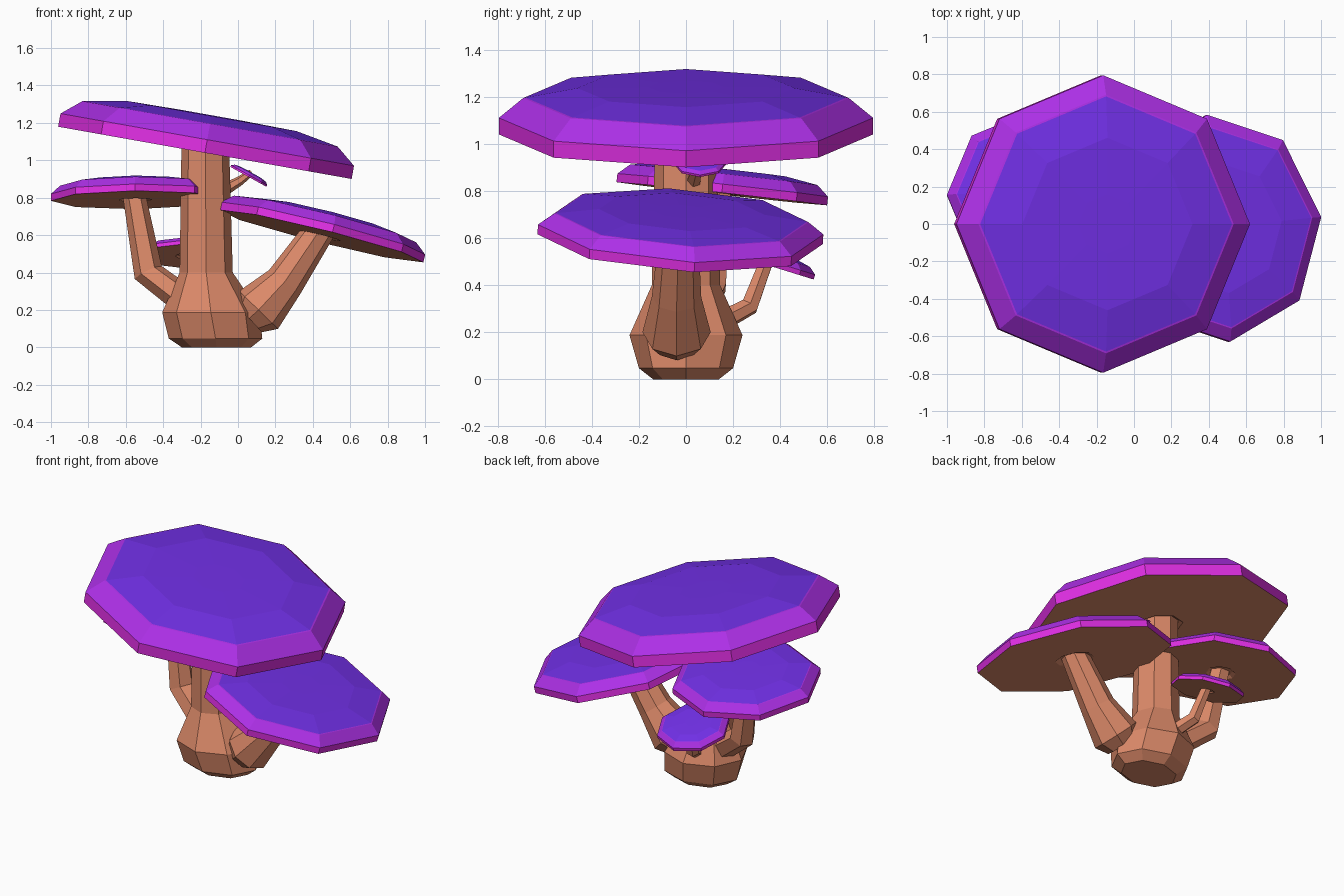
import bpy, bmesh, math
from mathutils import Vector

if "Cube" in bpy.data.objects:
    bpy.data.objects.remove(bpy.data.objects["Cube"])


def material(name, rgb):
    m = bpy.data.materials.new(name)
    m.diffuse_color = (*rgb, 1)
    m.use_nodes = True
    m.node_tree.nodes["Principled BSDF"].inputs["Base Color"].default_value = m.diffuse_color
    return m


BROWN = material("stem_brown", (0.71, 0.25, 0.14))
INDIGO = material("cap_indigo", (0.165, 0.029, 0.79))
VIOLET = material("cap_violet", (0.43, 0.03, 0.82))
MAGENTA = material("rim_magenta", (0.75, 0.028, 0.78))


def loft(name, rings, mats, band_mats=None):
    """Join rings of points into a closed flat-faced solid, one material per band."""
    bm = bmesh.new()
    vs = [[bm.verts.new(p) for p in ring] for ring in rings]
    n = len(rings[0])
    for b in range(len(vs) - 1):
        for i in range(n):
            j = (i + 1) % n
            f = bm.faces.new((vs[b][i], vs[b][j], vs[b + 1][j], vs[b + 1][i]))
            f.material_index = band_mats[b] if band_mats else 0
    bm.faces.new(vs[0][::-1]).material_index = 0
    bm.faces.new(vs[-1]).material_index = band_mats[-1] if band_mats else 0
    bmesh.ops.recalc_face_normals(bm, faces=bm.faces)
    me = bpy.data.meshes.new(name)
    bm.to_mesh(me)
    bm.free()
    for m in mats:
        me.materials.append(m)
    ob = bpy.data.objects.new(name, me)
    bpy.context.collection.objects.link(ob)
    return ob


def circle(rx, ry, z=0, n=8, turn=0):
    return [Vector((rx * math.cos(turn + math.tau * i / n),
                    ry * math.sin(turn + math.tau * i / n), z)) for i in range(n)]


def cap(name, centre, rx, ry, thick, slope, inset=0.87, turn=0):
    """Tilted octagonal cap: brown underside, magenta rim, violet bevel, indigo top."""
    profile = [(0.15, 0.13), (0.2, 0), (1, 0), (1, 0.35), (inset, 0.77),
               (inset - 0.012, 0.78), (0.58, 0.98), (0.2, 1.0)]
    q = Vector((0, 0, 1)).rotation_difference(Vector((-slope[0], -slope[1], 1)))
    rings = [[q @ p + Vector(centre) for p in circle(rx * r, ry * r, thick * z, 8, turn)]
             for r, z in profile]
    return loft(name, rings, [BROWN, MAGENTA, VIOLET, INDIGO], [0, 0, 1, 2, 2, 3, 3])


def stalk(name, path, sides=6):
    """Faceted tube along (x, y, z, radius) points."""
    pts = [Vector(p[:3]) for p in path]
    rings = []
    for i, p in enumerate(pts):
        d = pts[min(i + 1, len(pts) - 1)] - pts[max(i - 1, 0)]
        q = Vector((0, 0, 1)).rotation_difference(d)
        rings.append([q @ c + p for c in circle(path[i][3], path[i][3], 0, sides)])
    return loft(name, rings, [BROWN])


# main trunk: bulbous foot narrowing to a straight stem (x centre, rx, ry, z)
trunk = [(-0.115, 0.185, 0.14, 0), (-0.12, 0.25, 0.2, 0.047), (-0.145, 0.26, 0.24, 0.187),
         (-0.17, 0.142, 0.145, 0.4), (-0.175, 0.127, 0.13, 1.1)]
loft("trunk", [[p + Vector((x, 0, 0)) for p in circle(rx, ry, z)] for x, rx, ry, z in trunk], [BROWN])

# branching stalks
stalk("right_stalk", [(0.06, -0.04, 0.155, 0.1), (0.11, -0.04, 0.2, 0.145),
                      (0.25, -0.04, 0.35, 0.105), (0.46, -0.03, 0.66, 0.08)], 8)
stalk("left_stalk", [(-0.27, 0.03, 0.24, 0.08), (-0.48, 0.1, 0.4, 0.08), (-0.56, 0.14, 0.84, 0.06)])
stalk("back_stalk", [(-0.17, 0.14, 0.24, 0.045), (-0.24, 0.27, 0.31, 0.042), (-0.28, 0.345, 0.51, 0.032)])
stalk("tiny_stalk", [(-0.08, 0.03, 0.84, 0.035), (0.01, 0.045, 0.89, 0.025), (0.07, 0.06, 0.935, 0.018)])

# caps
cap("main_cap", (-0.177, 0, 1.04), 0.797, 0.795, 0.204, (-0.178, 0))
cap("right_cap", (0.443, -0.025, 0.595), 0.568, 0.61, 0.122, (-0.25, -0.06), 0.89, math.radians(6))
cap("left_cap", (-0.55, 0.152, 0.788), 0.45, 0.45, 0.105, (0.01, -0.11), 0.89)
cap("back_cap", (-0.29, 0.335, 0.488), 0.225, 0.217, 0.06, (0, -0.31), 0.86)
cap("tiny_cap", (0.055, 0.06, 0.912), 0.11, 0.11, 0.028, (-0.55, 0), 0.87)
